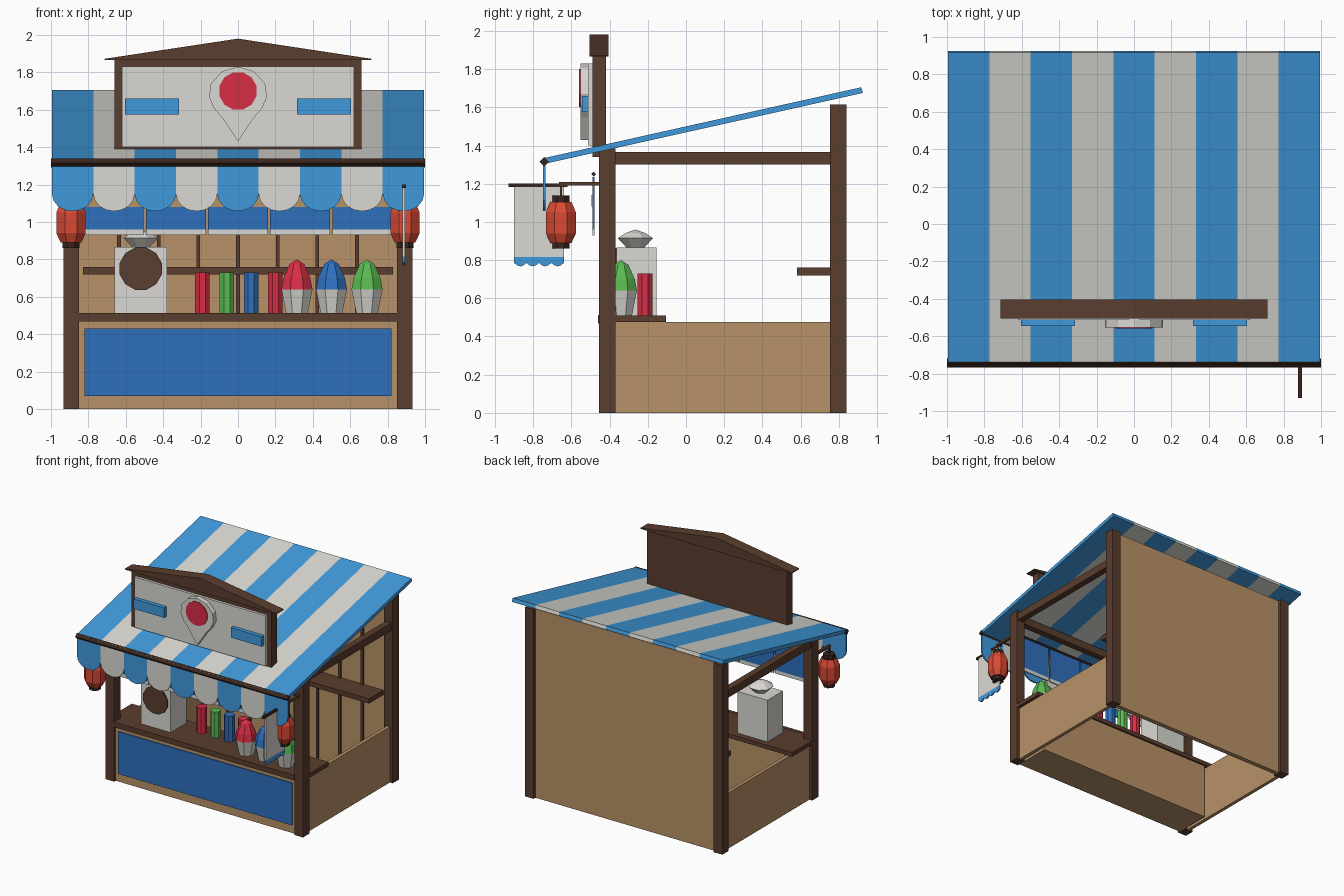
import bpy, bmesh, math
from mathutils import Vector

if "Cube" in bpy.data.objects:
    bpy.data.objects.remove(bpy.data.objects["Cube"])


def material(name, hexcode):
    lin = []
    for i in (0, 2, 4):
        c = int(hexcode[i:i + 2], 16) / 255
        lin.append(c / 12.92 if c <= 0.04045 else ((c + 0.055) / 1.055) ** 2.4)
    m = bpy.data.materials.new(name)
    m.diffuse_color = (*lin, 1)
    m.use_nodes = True
    m.node_tree.nodes["Principled BSDF"].inputs["Base Color"].default_value = m.diffuse_color
    return m


WHITE = material("off_white", "DAD9D3")
SKY = material("sky_blue", "409ADC")
BLUE = material("deep_blue", "2F70BE")
TAN = material("tan_wood", "B99268")
BROWN = material("brown_wood", "5A3D2E")
DARK = material("dark_wood", "3A251D")
RED = material("berry_red", "D82E46")
LAMP = material("lantern_red", "DA4A35")
GREEN = material("lime_green", "5ABA52")


def finish(name, bm, mats, rule=None):
    bmesh.ops.recalc_face_normals(bm, faces=bm.faces)
    if rule:
        for f in bm.faces:
            f.material_index = rule(f.calc_center_median())
    me = bpy.data.meshes.new(name)
    bm.to_mesh(me)
    bm.free()
    for m in mats:
        me.materials.append(m)
    ob = bpy.data.objects.new(name, me)
    bpy.context.collection.objects.link(ob)
    return ob


def prism(name, pts, axis, a, b, mats, cuts=(), rule=None):
    """Extrude an outline along x (points are y,z) or along y (points are x,z)."""
    bm = bmesh.new()
    place = (lambda p, d: (d, p[0], p[1])) if axis == 'x' else (lambda p, d: (p[0], d, p[1]))
    r0 = [bm.verts.new(place(p, a)) for p in pts]
    r1 = [bm.verts.new(place(p, b)) for p in pts]
    bm.faces.new(r0)
    bm.faces.new(r1[::-1])
    n = len(pts)
    for i in range(n):
        j = (i + 1) % n
        bm.faces.new((r0[i], r1[i], r1[j], r0[j]))
    for co, no in cuts:
        bmesh.ops.bisect_plane(bm, geom=bm.verts[:] + bm.edges[:] + bm.faces[:],
                               plane_co=co, plane_no=no)
    return finish(name, bm, mats, rule)


def box(name, x, y, z, mat):
    return prism(name, [(x[0], z[0]), (x[1], z[0]), (x[1], z[1]), (x[0], z[1])],
                 'y', y[0], y[1], [mat])


def lathe(name, cx, cy, profile, n, mats, rule=None, turn=0.5):
    """Stack of n-sided rings given as (radius, z); capped at both ends."""
    bm = bmesh.new()
    rings = []
    for r, z in profile:
        if r == 0:
            rings.append([bm.verts.new((cx, cy, z))] * n)
        else:
            rings.append([bm.verts.new((cx + r * math.cos((i + turn) * math.tau / n),
                                        cy + r * math.sin((i + turn) * math.tau / n), z))
                          for i in range(n)])
    for lo, hi in zip(rings, rings[1:]):
        for i in range(n):
            j = (i + 1) % n
            bm.faces.new(list(dict.fromkeys((lo[i], lo[j], hi[j], hi[i]))))
    for ring in (rings[0], rings[-1]):
        if len(set(ring)) == n:
            bm.faces.new(ring)
    return finish(name, bm, mats, rule)


def ngon(cx, cz, r, n):
    return [(cx + r * math.cos((i + 0.5) * math.tau / n), cz + r * math.sin((i + 0.5) * math.tau / n))
            for i in range(n)]


# Posts, side walls and beams, mirrored
for s, side in ((-1, "left"), (1, "right")):
    px = sorted((s * 0.85, s * 0.932))
    box(side + "_front_post", px, (-0.455, -0.37), (0, 1.385), BROWN)
    box(side + "_back_post", px, (0.755, 0.84), (0, 1.615), BROWN)
    wx = sorted((s * 0.875, s * 0.905))
    box(side + "_side_wall", wx, (-0.37, 0.755), (0, 0.475), TAN)
    box(side + "_side_beam", sorted((s * 0.865, s * 0.92)), (-0.37, 0.755), (1.30, 1.365), BROWN)

# Back wall with battens and shelf
box("back_wall", (-0.85, 0.85), (0.775, 0.815), (0, 1.61), TAN)
for i in range(-3, 4):
    box("wall_batten", (i * 0.212 - 0.01, i * 0.212 + 0.01), (0.76, 0.776), (0.02, 1.59), BROWN)
box("back_shelf", (-0.83, 0.83), (0.58, 0.775), (0.72, 0.76), BROWN)
box("front_beam", (-0.85, 0.85), (-0.44, -0.385), (1.30, 1.365), BROWN)

# Counter
box("counter_base", (-0.85, 0.85), (-0.435, -0.12), (0, 0.475), TAN)
box("counter_panel", (-0.82, 0.82), (-0.445, -0.434), (0.07, 0.43), BLUE)
box("counter_top", (-0.93, 0.93), (-0.44, -0.105), (0.475, 0.51), BROWN)
box("counter_edge", (-0.85, 0.85), (-0.462, -0.435), (0.468, 0.512), BROWN)

# Striped sloping awning
W = 0.995
stripe = 2 * W / 9
bounds = [-W + i * stripe for i in range(10)]
prism("awning", [(-0.745, 1.303), (-0.752, 1.332), (0.918, 1.705), (0.926, 1.675)], 'x', -W, W,
      [SKY, WHITE], [((b, 0, 0), (1, 0, 0)) for b in bounds[1:-1]],
      lambda c: min(8, max(0, int((c.x + W) / stripe))) % 2)
prism("awning_front_bar", [(-0.768, 1.315), (-0.743, 1.29), (-0.718, 1.315), (-0.743, 1.34)],
      'x', -1, 1, [DARK])

# Scalloped valance
for i in range(9):
    a, b = bounds[i], bounds[i + 1]
    mid = (a + b) / 2
    pts = [(a, 1.31)]
    for k in range(9):
        t = math.pi * (1 + k / 8)
        pts.append((mid + stripe / 2 * math.cos(t), 1.15 + 0.093 * math.sin(t)))
    pts.append((b, 1.31))
    prism("valance_scallop", pts, 'y', -0.75, -0.736, [(SKY, WHITE)[i % 2]])

# Split curtain on a rod
for i in range(5):
    x = -0.83 + i * 0.332
    prism("curtain_panel", [(x + 0.006, 0.93), (x + 0.326, 0.93), (x + 0.326, 1.235), (x + 0.006, 1.235)],
          'y', -0.49, -0.478, [BLUE, WHITE], [((0, 0, 0.96), (0, 0, 1))],
          lambda c: 1 if c.z < 0.96 else 0)
    box("curtain_band", (x + 0.006, x + 0.326), (-0.494, -0.489), (1.08, 1.14), TAN)
prism("curtain_rod", [(-0.496, 1.25), (-0.484, 1.238), (-0.472, 1.25), (-0.484, 1.262)],
      'x', -0.87, 0.87, [DARK])

# Roof sign with gable cap
box("sign_board", (-0.66, 0.66), (-0.49, -0.42), (1.34, 1.87), BROWN)
box("sign_face", (-0.62, 0.62), (-0.512, -0.488), (1.40, 1.83), WHITE)
prism("sign_gable", [(-0.715, 1.865), (0.715, 1.865), (0.715, 1.872), (0, 1.98), (-0.715, 1.872)],
      'y', -0.505, -0.405, [BROWN])
for s in (-1, 1):
    box("sign_bar", sorted((s * 0.315, s * 0.605)), (-0.545, -0.51), (1.575, 1.66), SKY)
half = [(0.085, 1.805), (0.145, 1.74), (0.155, 1.67), (0.13, 1.61), (0.08, 1.55)]
drop = [(0, 1.83)] + half + [(0, 1.43)] + [(-x, z) for x, z in half[::-1]]
prism("sign_drop", drop, 'y', -0.553, -0.51, [WHITE])
prism("sign_disc", ngon(0, 1.70, 0.103, 12), 'y', -0.56, -0.552, [RED])

# Lanterns on brackets
lamp = [(0.048, 0.86), (0.048, 0.89), (0.06, 0.89), (0.085, 0.94), (0.085, 1.05),
        (0.06, 1.105), (0.048, 1.105), (0.048, 1.138)]
for s, side in ((-1, "left"), (1, "right")):
    x = s * 0.893
    lathe(side + "_lantern", x, -0.655, lamp, 8, [LAMP, DARK],
          lambda c: 1 if c.z < 0.892 or c.z > 1.104 else 0)
    box(side + "_lantern_hook", (x - 0.006, x + 0.006), (-0.661, -0.649), (1.13, 1.20), DARK)
    box(side + "_lantern_bracket", (x - 0.01, x + 0.01), (-0.665, -0.45), (1.19, 1.21), BROWN)

# Side banner with scalloped hem
box("banner_arm", (0.877, 0.897), (-0.93, -0.62), (1.182, 1.20), DARK)
hem = []
for k in range(17):
    hem.append((-0.90 + 0.26 * k / 16, 0.785 - 0.018 * abs(math.sin(math.pi * k / 4))))
prism("banner", hem + [(-0.64, 1.19), (-0.90, 1.19)], 'x', 0.88, 0.893, [WHITE, SKY],
      [((0, 0, 0.815), (0, 0, 1))], lambda c: 1 if c.z < 0.815 else 0)

# Ice machine
box("ice_machine", (-0.66, -0.38), (-0.365, -0.155), (0.51, 0.865), WHITE)
prism("machine_disc", ngon(-0.52, 0.75, 0.117, 12), 'y', -0.375, -0.36, [BROWN])
lathe("ice_heap", -0.52, -0.265, [(0.05, 0.865), (0.1, 0.915), (0.055, 0.942), (0, 0.96)], 8, [WHITE])

# Syrup bottles
for x, m in ((-0.19, RED), (-0.06, GREEN), (0.07, BLUE), (0.20, RED)):
    lathe("syrup_bottle", x, -0.215, [(0.042, 0.51), (0.042, 0.73)], 8, [m])

# Cups of shaved ice
for x, m in ((0.315, RED), (0.50, BLUE), (0.69, GREEN)):
    lathe("ice_cup", x, -0.34, [(0.062, 0.51), (0.09, 0.64), (0.078, 0.70), (0.042, 0.775), (0, 0.80)], 8,
          [m, WHITE], lambda c: 1 if c.z < 0.64 else 0)
